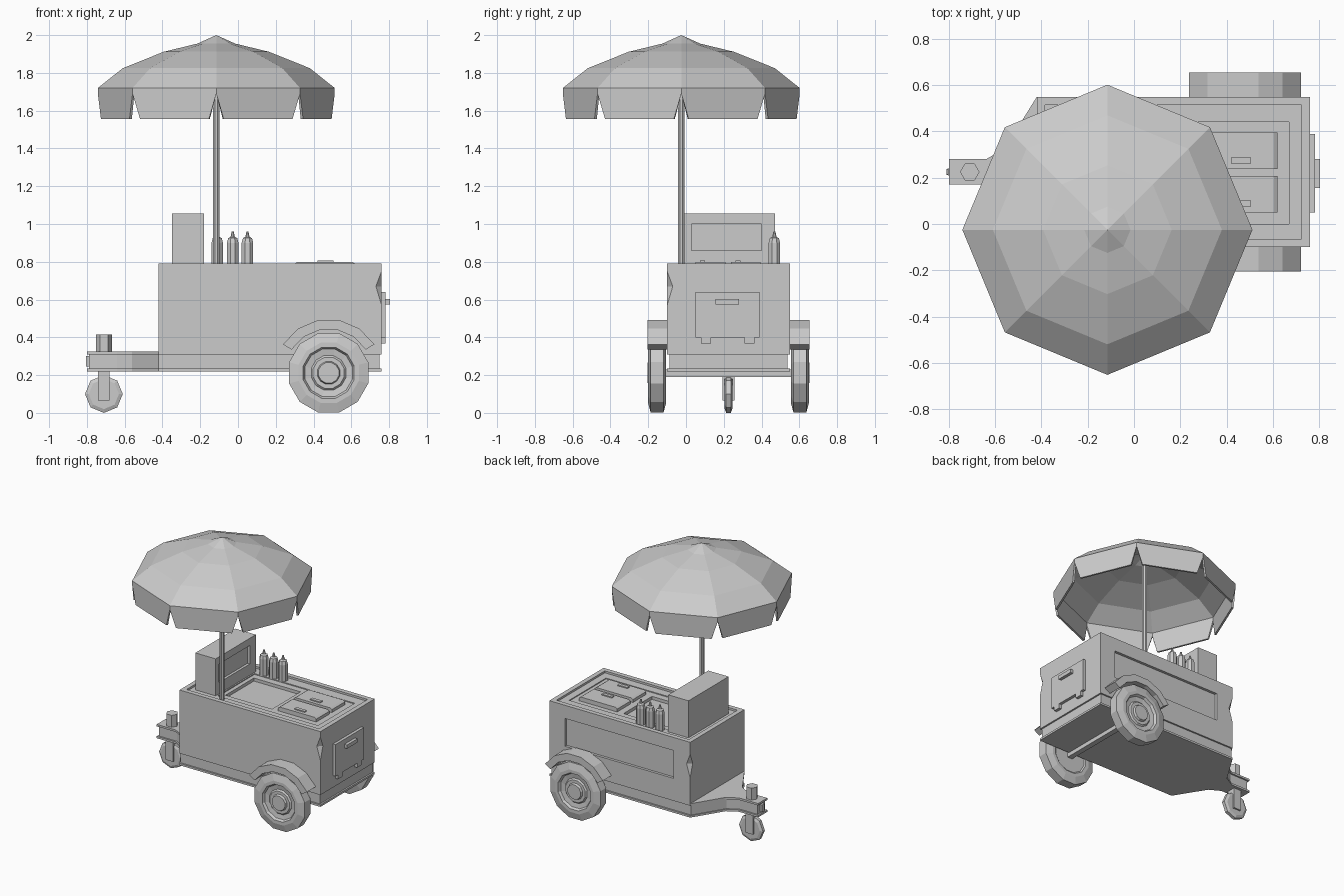
import bpy, bmesh
from math import sin, cos, pi, radians
from mathutils import Vector

if "Cube" in bpy.data.objects:
    bpy.data.objects.remove(bpy.data.objects["Cube"])

CY = 0.225  # cart centre line


def make(name, verts, faces):
    me = bpy.data.meshes.new(name)
    me.from_pydata(verts, [], faces)
    bm = bmesh.new()
    bm.from_mesh(me)
    bmesh.ops.remove_doubles(bm, verts=bm.verts, dist=1e-5)
    bmesh.ops.recalc_face_normals(bm, faces=bm.faces)
    bm.to_mesh(me)
    bm.free()
    ob = bpy.data.objects.new(name, me)
    bpy.context.collection.objects.link(ob)
    return ob


def prism(name, pts, lo, hi, axis='z'):
    """Extrude a closed outline along z (xy outline) or y (xz outline)."""
    put = (lambda p, h: (p[0], p[1], h)) if axis == 'z' else (lambda p, h: (p[0], h, p[1]))
    n = len(pts)
    verts = [put(p, lo) for p in pts] + [put(p, hi) for p in pts]
    faces = [range(n), range(n, 2 * n)]
    faces += [(i, (i + 1) % n, (i + 1) % n + n, i + n) for i in range(n)]
    return make(name, verts, faces)


def box(name, x0, x1, y0, y1, z0, z1):
    return prism(name, [(x0, y0), (x1, y0), (x1, y1), (x0, y1)], z0, z1)


def lathe(name, prof, n, at, axis='z', turn=0.0):
    """Spin (radius, height) points about z or y; open ends are capped."""
    verts, faces = [], []
    for r, h in prof:
        for i in range(n):
            a = 2 * pi * i / n + turn
            p = (r * cos(a), r * sin(a), h) if axis == 'z' else (r * cos(a), h, r * sin(a))
            verts.append(Vector(p) + Vector(at))
    for k in range(len(prof) - 1):
        for i in range(n):
            j = (i + 1) % n
            faces.append((k * n + i, k * n + j, k * n + n + j, k * n + n + i))
    last = (len(prof) - 1) * n
    if prof[0][0] > 0.001:
        faces.append(range(n))
    if prof[-1][0] > 0.001:
        faces.append(range(last, last + n))
    # collapse ring tips cleanly
    faces = [list(f) for f in faces]
    if prof[0][0] <= 0.001:
        faces[:n] = [[0, f[2], f[3]] for f in faces[:n]]
    if prof[-1][0] <= 0.001:
        s = (len(prof) - 2) * n
        faces[s:s + n] = [[f[0], f[1], last] for f in faces[s:s + n]]
    used = sorted({i for f in faces for i in f})
    m = {o: k for k, o in enumerate(used)}
    return make(name, [verts[i] for i in used], [[m[i] for i in f] for f in faces])


def cut(ob, *cutters):
    for c in cutters:
        c.hide_render = True
        mod = ob.modifiers.new("cut", 'BOOLEAN')
        mod.operation, mod.object, mod.solver = 'DIFFERENCE', c, 'EXACT'
        bpy.context.view_layer.objects.active = ob
        bpy.ops.object.modifier_apply(modifier=mod.name)
        bpy.data.objects.remove(c)


# Cabinet body with stepped top, rear recess and two dented corners
body = box("cabinet", -0.42, 0.76, -0.10, 0.55, 0.32, 0.79)
dent = [(0, -0.10), (0.03, 0), (0, 0.08)]
cut(body,
    box("c", -0.385, 0.725, -0.065, 0.515, 0.775, 0.9),
    box("c", -0.17, 0.67, 0.0, 0.44, 0.768, 0.9),
    box("c", -0.14, 0.25, 0.05, 0.39, 0.745, 0.9),
    box("c", -0.28, 0.63, 0.53, 0.7, 0.48, 0.69),
    lathe("c", dent, 4, (0.76, -0.10, 0.67)),
    lathe("c", dent, 4, (-0.42, 0.55, 0.62)))

# Chassis: two flanges around an inset web, tapering into the tow tongue
def chassis(d):
    half = [(0.76 - d, 0.325 - d), (-0.42, 0.325 - d), (-0.56, 0.10 - d),
            (-0.64, 0.055 - d), (-0.80 + d, 0.055 - d)]
    return [(x, CY + w) for x, w in half] + [(x, CY - w) for x, w in reversed(half)]


for nm, d, lo, hi in (("lower_flange", 0, 0.22, 0.235), ("chassis_web", 0.012, 0.235, 0.31),
                      ("upper_flange", 0, 0.31, 0.325)):
    prism(nm, chassis(d), lo, hi)
box("tongue_latch", -0.805, -0.78, 0.21, 0.24, 0.245, 0.30)

# Jockey wheel
lathe("jockey_post", [(0.042, 0.32), (0.042, 0.415)], 6, (-0.71, CY, 0))
box("jockey_neck", -0.74, -0.68, 0.195, 0.255, 0.18, 0.225)
for s in (-1, 1):
    y = CY + s * 0.027
    box("jockey_fork", -0.74, -0.68, y - 0.006, y + 0.006, 0.065, 0.225)
lathe("jockey_wheel", [(0.08, -0.02), (0.1, -0.012), (0.1, 0.012), (0.08, 0.02)], 8,
      (-0.71, CY, 0.1), 'y', pi / 2)

# Main wheels and mudguards, both sides
tire = [(0.05, -0.04), (0.13, -0.04), (0.14, -0.048), (0.165, -0.048), (0.217, -0.034),
        (0.217, 0.034), (0.165, 0.048), (0.14, 0.048), (0.13, 0.03), (0.095, 0.024),
        (0.085, 0.034), (0.062, 0.034), (0.056, 0.05)]
angles = [radians(32 + i * 116 / 5) for i in range(6)]
arch = [(0.48 + 0.285 * cos(a), 0.212 + 0.285 * sin(a)) for a in angles]
arch += [(0.48 + 0.232 * cos(a), 0.212 + 0.232 * sin(a)) for a in reversed(angles)]
for s in (-1, 1):
    lathe("wheel", [(r, h * s) for r, h in tire], 12, (0.48, CY + s * 0.378, 0.212), 'y', pi / 12)
    y0, y1 = sorted((CY + s * 0.32, CY + s * 0.43))
    prism("mudguard", arch, y0, y1, 'y')
prism("axle", [(0.46, 0.19), (0.50, 0.19), (0.50, 0.23), (0.46, 0.23)], -0.13, 0.58, 'y')

# Side door with handle and hinges
box("door", 0.755, 0.782, 0.05, 0.39, 0.40, 0.64)
box("door_handle", 0.78, 0.805, 0.155, 0.28, 0.575, 0.603)
for y in (0.08, 0.31):
    box("door_hinge", 0.755, 0.782, y, y + 0.052, 0.367, 0.405)

# Lids on the worktop
for y in (0.05, 0.237):
    prism("lid", [(0.30, 0.76), (0.62, 0.76), (0.62, 0.79), (0.605, 0.80), (0.315, 0.80),
                  (0.30, 0.79)], y, y + 0.158, 'y')
    ym = y + 0.038
    box("lid_handle", 0.42, 0.505, ym - 0.013, ym + 0.013, 0.79, 0.808)

# Upright cupboard with recessed face
cup = box("cupboard", -0.35, -0.18, -0.01, 0.47, 0.77, 1.055)
cut(cup, box("c", -0.20, 0, 0.03, 0.40, 0.86, 1.0))

# Sauce bottles
for x in (-0.11, -0.028, 0.05):
    lathe("bottle", [(0.033, 0.77), (0.033, 0.90), (0.026, 0.925), (0.012, 0.932),
                     (0.006, 0.96)], 8, (x, 0.468, 0), 'z', pi / 8)

# Parasol: pole, ringed canopy and tapered valance flaps
PX, PY = -0.115, -0.025
lathe("parasol_pole", [(0.018, 0.77), (0.018, 1.97)], 8, (PX, PY, 0), 'z', pi / 8)
rings = [(0.1, 1.955), (0.278, 1.912), (0.495, 1.825), (0.627, 1.72), (0.627, 1.69)]
def pt(r, z, i):
    return Vector((PX + r * cos(i * pi / 4), PY + r * sin(i * pi / 4), z))


verts, faces = [], []
def add(*ps):
    faces.append(range(len(verts), len(verts) + len(ps)))
    verts.extend(ps)


for i in range(8):
    add(Vector((PX, PY, 2.0)), pt(*rings[0], i), pt(*rings[0], i + 1))
    for a, b in zip(rings[:3], rings[1:4]):
        add(pt(*a, i), pt(*b, i), pt(*b, i + 1), pt(*a, i + 1))
    lo_a, lo_b = pt(0.627, 1.555, i), pt(0.627, 1.555, i + 1)
    add(pt(*rings[3], i), pt(*rings[4], i), lo_a.lerp(lo_b, 0.09), lo_b.lerp(lo_a, 0.09),
        pt(*rings[4], i + 1), pt(*rings[3], i + 1))
canopy = make("parasol_canopy", verts, faces)
sol = canopy.modifiers.new("thickness", 'SOLIDIFY')
sol.thickness, sol.offset = 0.014, -1
